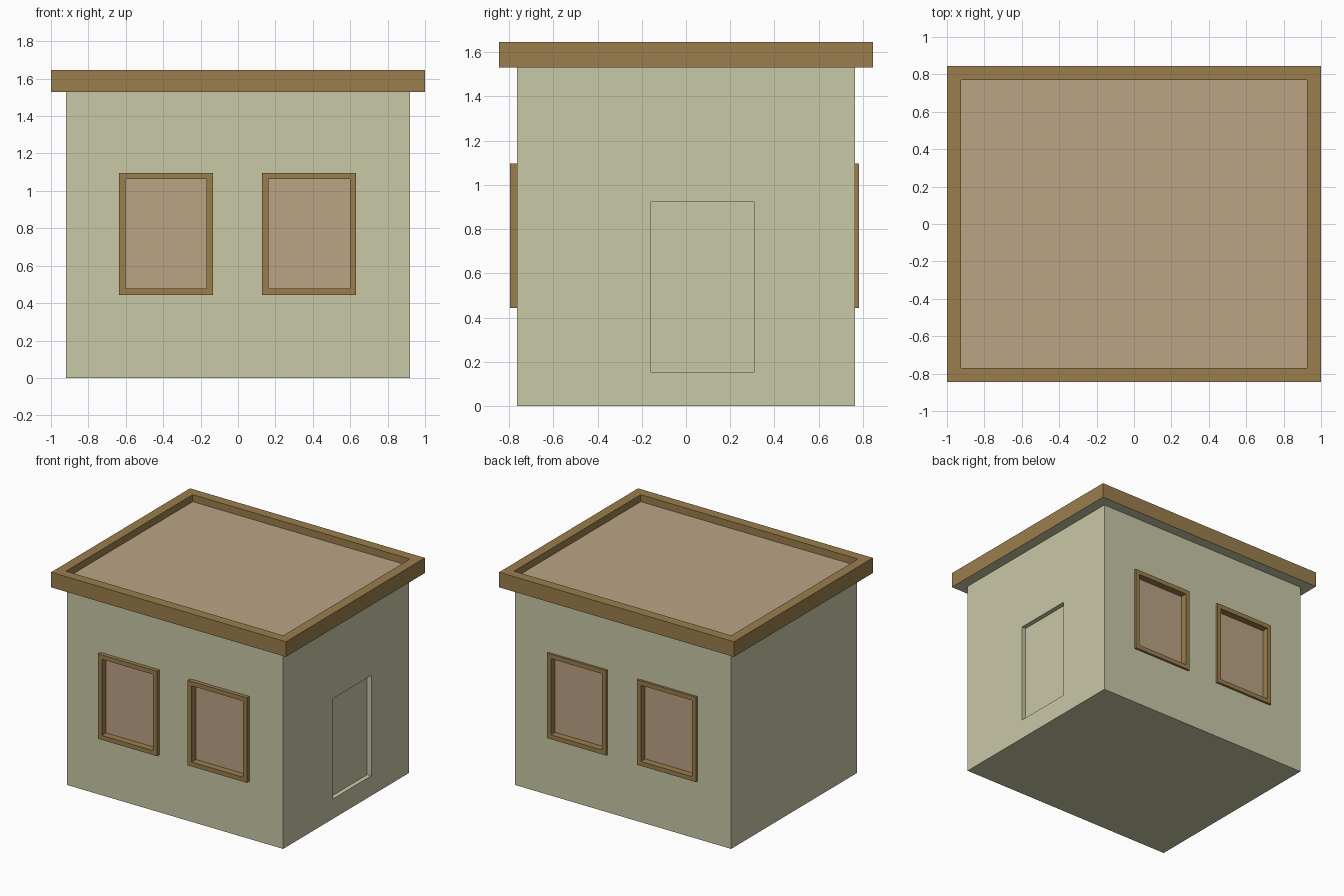
import bpy, bmesh
from mathutils import Vector

if "Cube" in bpy.data.objects:
    bpy.data.objects.remove(bpy.data.objects["Cube"])


def material(name, rgb):
    m = bpy.data.materials.new(name)
    m.diffuse_color = (*rgb, 1)
    m.use_nodes = True
    m.node_tree.nodes["Principled BSDF"].inputs["Base Color"].default_value = m.diffuse_color
    return m


WALL = material("wall_sage", (0.584, 0.578, 0.386))
TRIM = material("trim_brown", (0.328, 0.209, 0.074))
PANEL = material("panel_tan", (0.497, 0.366, 0.231))
DOOR = material("door_blue", (0.223, 0.235, 0.445))


def box_bm(lo, hi):
    bm = bmesh.new()
    bmesh.ops.create_cube(bm, size=1)
    lo, hi = Vector(lo), Vector(hi)
    for v in bm.verts:
        v.co = Vector([l + (c + 0.5) * (h - l) for c, l, h in zip(v.co, lo, hi)])
    bm.normal_update()
    return bm


def to_object(name, bm, mats=()):
    me = bpy.data.meshes.new(name)
    bm.to_mesh(me)
    bm.free()
    for m in mats:
        me.materials.append(m)
    ob = bpy.data.objects.new(name, me)
    bpy.context.collection.objects.link(ob)
    return ob


def facing(bm, direction):
    return max(bm.faces, key=lambda f: f.normal.dot(Vector(direction)))


def sink(bm, face, border, depth):
    """Inset a face, push it straight in and give it the second material."""
    bmesh.ops.inset_region(bm, faces=[face], thickness=border, use_even_offset=True)
    n = face.normal.copy()
    ring = bmesh.ops.extrude_discrete_faces(bm, faces=[face])["faces"][0]
    bmesh.ops.translate(bm, verts=ring.verts, vec=-n * depth)
    ring.material_index = 1


HX, HY, TOP = 0.92, 0.765, 1.53
Z0, Z1 = 0.443, 1.097

# window positions: name, side, centre x, outer y
windows = [("front_window_left", -1, -0.385, 0.795), ("front_window_right", -1, 0.38, 0.795),
           ("back_window_left", 1, 0.385, 0.782), ("back_window_right", 1, -0.38, 0.782)]
HALF = 0.2515

# walls with window openings and a recessed doorway
walls = to_object("walls", box_bm((-HX, -HY, 0), (HX, HY, TOP)), [WALL, DOOR])
openings = [((0.885, -0.158, 0.153), (1.1, 0.307, 0.925))]
for _, s, x, _ in windows:
    ya, yb = sorted((s * 0.7, s * 0.9))
    openings.append(((x - HALF, ya, Z0), (x + HALF, yb, Z1)))
bpy.context.view_layer.objects.active = walls
for lo, hi in openings:
    cutter = to_object("opening_cutter", box_bm(lo, hi))
    cutter.hide_render = True
    mod = walls.modifiers.new("opening", 'BOOLEAN')
    mod.operation, mod.solver, mod.object = 'DIFFERENCE', 'EXACT', cutter
    bpy.ops.object.modifier_apply(modifier=mod.name)
    bpy.data.objects.remove(cutter)

# drop hidden faces (wall top, window pockets), colour the door panel
bm = bmesh.new()
bm.from_mesh(walls.data)
hidden = []
for f in bm.faces:
    c = f.calc_center_bounds()
    f.material_index = 1 if f.normal.x > 0.9 and c.x < 0.9 else 0
    if abs(c.x) < 0.8 and abs(c.y) < 0.76 and c.z > 0.1:
        hidden.append(f)
bmesh.ops.delete(bm, geom=hidden, context='FACES')
bm.to_mesh(walls.data)
bm.free()
walls.data.materials.clear()
for m in (WALL, DOOR):
    walls.data.materials.append(m)

# window frames with sunken panes
for name, s, x, out in windows:
    ya, yb = sorted((s * HY, s * out))
    bm = box_bm((x - HALF, ya, Z0), (x + HALF, yb, Z1))
    bmesh.ops.delete(bm, geom=[facing(bm, (0, -s, 0))], context='FACES_ONLY')
    sink(bm, facing(bm, (0, s, 0)), 0.034, 0.052)
    to_object(name, bm, [TRIM, PANEL])

# flat roof: raised brown rim, sunken deck, wall-coloured eaves underside
bm = box_bm((-1, -0.845, TOP), (1, 0.845, 1.646))
under = facing(bm, (0, 0, -1))
under.material_index = 2
bmesh.ops.inset_region(bm, faces=[under], thickness=0.08, use_even_offset=True)
for f in bm.faces:
    if f.normal.z < -0.9:
        f.material_index = 2
bmesh.ops.delete(bm, geom=[under], context='FACES_ONLY')
sink(bm, facing(bm, (0, 0, 1)), 0.075, 0.054)
to_object("roof", bm, [TRIM, PANEL, WALL])
